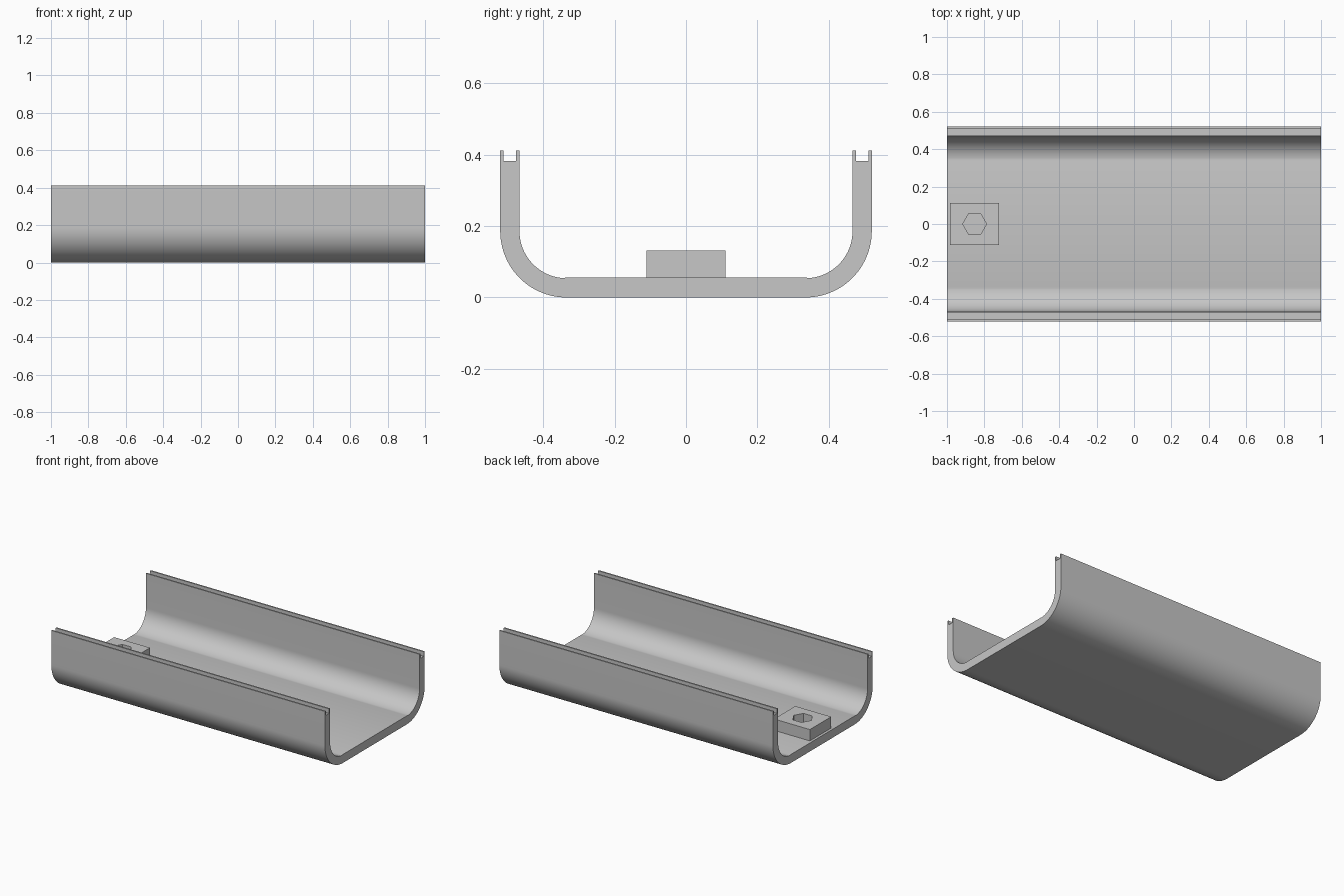
import bpy, bmesh
from math import cos, sin, pi, radians
from mathutils import Vector

cube = bpy.data.objects.get("Cube")
if cube:
    bpy.data.objects.remove(cube)

# Single grey material
grey = bpy.data.materials.new("plain grey")
grey.use_nodes = True
colour = (0.57, 0.57, 0.57, 1)
grey.diffuse_color = colour
grey.node_tree.nodes["Principled BSDF"].inputs["Base Color"].default_value = colour


def arc(cx, cy, radius, start, end, steps):
    """Points along a circular arc, angles in degrees."""
    angles = [radians(start + (end - start) * i / steps) for i in range(steps + 1)]
    return [(cx + radius * cos(a), cy + radius * sin(a)) for a in angles]


def prism(name, loops, place, direction):
    """Fill closed outlines (inner ones become holes) and extrude them."""
    bm = bmesh.new()
    for loop in loops:
        verts = [bm.verts.new(place(p)) for p in loop]
        for a, b in zip(verts, verts[1:] + verts[:1]):
            bm.edges.new((a, b))
    bmesh.ops.triangle_fill(bm, edges=bm.edges[:], use_beauty=True)
    out = bmesh.ops.extrude_face_region(bm, geom=bm.faces[:], use_keep_orig=True)
    moved = [v for v in out["geom"] if isinstance(v, bmesh.types.BMVert)]
    bmesh.ops.translate(bm, verts=moved, vec=Vector(direction))
    bmesh.ops.recalc_face_normals(bm, faces=bm.faces[:])
    mesh = bpy.data.meshes.new(name)
    bm.to_mesh(mesh)
    bm.free()
    mesh.materials.append(grey)
    obj = bpy.data.objects.new(name, mesh)
    bpy.context.collection.objects.link(obj)
    return obj


# Channel: rounded U section with a groove along each rim
half_width, wall, floor, height = 0.521, 0.054, 0.056, 0.412
groove_floor, lip, bend = 0.382, 0.0095, 0.186
inner = half_width - wall
centre = half_width - bend
half = arc(centre, bend, bend, -90, 0, 24)
half += [(half_width, height), (half_width - lip, height),
         (half_width - lip, groove_floor), (inner + lip, groove_floor),
         (inner + lip, height), (inner, height)]
half += arc(centre, bend, bend - wall, 0, -90, 24)[:-1]
half.append((centre, floor))
section = half + [(-y, z) for y, z in reversed(half)]
channel = prism("channel", [section], lambda p: (-1, p[0], p[1]), (2, 0, 0))

# Nut block: rectangular pad with a hexagonal hole down to the floor
pad_x, pad_half_x, pad_half_y, pad_top = -0.852, 0.131, 0.111, 0.131
pad = [(pad_x + sx * pad_half_x, sy * pad_half_y)
       for sx, sy in ((-1, -1), (1, -1), (1, 1), (-1, 1))]
hexagon = arc(pad_x, 0, 0.064, 0, 300, 5)
block = prism("nut_block", [pad, hexagon],
              lambda p: (p[0], p[1], floor), (0, 0, pad_top - floor))

# Smooth bends, sharp corners
bpy.ops.object.select_all(action="DESELECT")
channel.select_set(True)
bpy.context.view_layer.objects.active = channel
bpy.ops.object.shade_smooth_by_angle(angle=radians(30))
